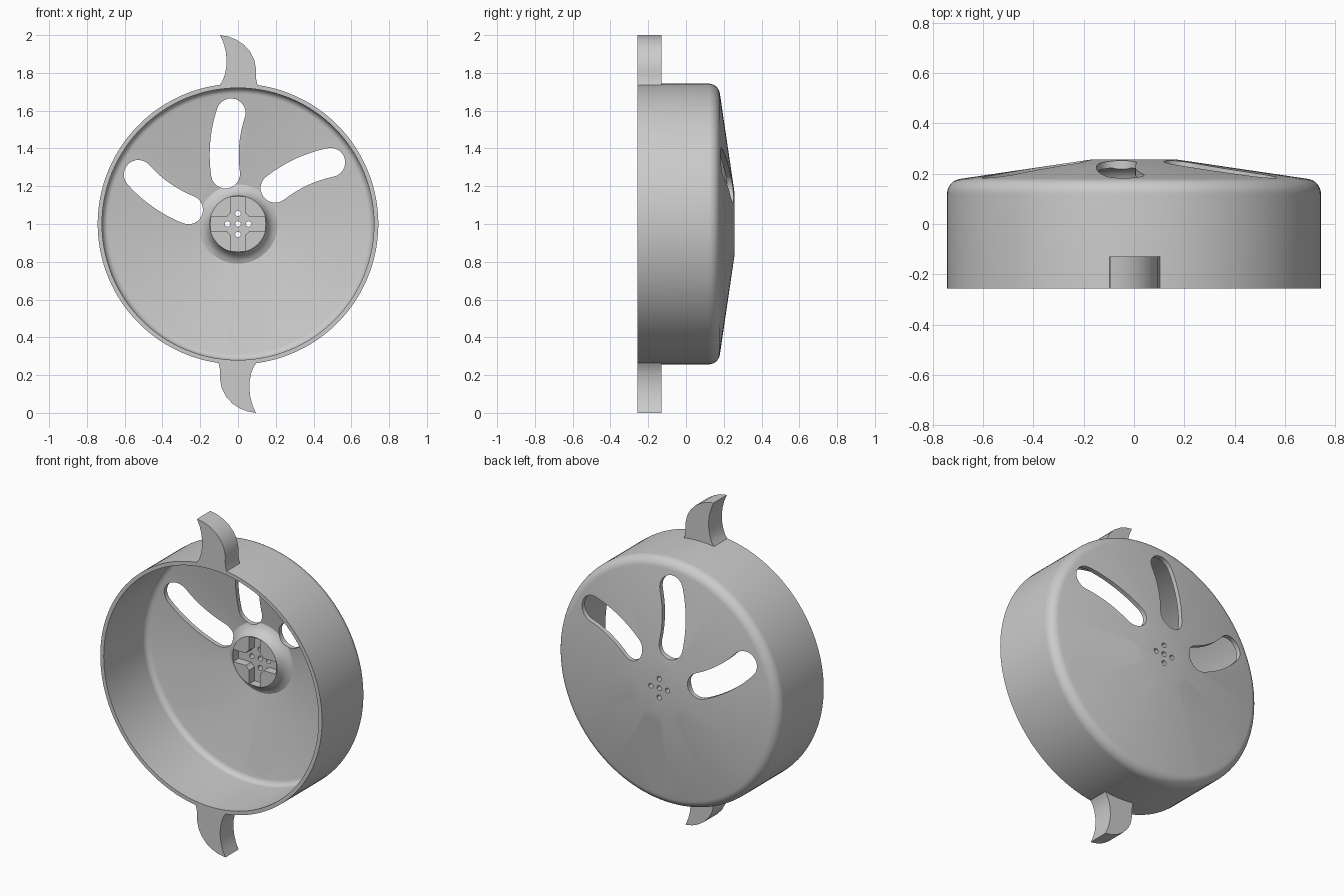
import bpy, bmesh
from math import sin, cos, asin, pi, radians
from mathutils import Vector, Matrix

cube = bpy.data.objects.get("Cube")
if cube:
    bpy.data.objects.remove(cube, do_unlink=True)

GREY = (0.6, 0.6, 0.6, 1)
mat = bpy.data.materials.new("plain grey")
mat.use_nodes = True
mat.diffuse_color = GREY
mat.node_tree.nodes["Principled BSDF"].inputs["Base Color"].default_value = GREY

CENTRE = Matrix.Translation((0, 0, 1))
FRONT, BACK = -0.257, 0.257


def finish(name, bm):
    """Turn a bmesh built around the axle into an object at wheel height."""
    bmesh.ops.recalc_face_normals(bm, faces=bm.faces)
    bm.transform(CENTRE)
    mesh = bpy.data.meshes.new(name)
    bm.to_mesh(mesh)
    bm.free()
    mesh.materials.append(mat)
    obj = bpy.data.objects.new(name, mesh)
    bpy.context.collection.objects.link(obj)
    return obj


def lathe(name, profile, steps):
    """Spin (radius, y) points around the y axis."""
    bm = bmesh.new()
    verts = [bm.verts.new((r, y, 0)) for r, y in profile]
    edges = [bm.edges.new(pair) for pair in zip(verts, verts[1:])]
    bmesh.ops.spin(bm, geom=verts + edges, cent=(0, 0, 0), axis=(0, 1, 0),
                   angle=2 * pi, steps=steps)
    bmesh.ops.remove_doubles(bm, verts=bm.verts, dist=0.0001)
    return finish(name, bm)


def prism(name, outline, y0, y1, turn=0):
    """Extrude an (x, z) outline along y, turned about the axle."""
    bm = bmesh.new()
    face = bm.faces.new([bm.verts.new((x, y0, z)) for x, z in outline])
    ext = bmesh.ops.extrude_face_region(bm, geom=[face])["geom"]
    moved = [g for g in ext if isinstance(g, bmesh.types.BMVert)]
    bmesh.ops.translate(bm, verts=moved, vec=(0, y1 - y0, 0))
    bm.transform(Matrix.Rotation(turn, 4, "Y"))
    return finish(name, bm)


def arc(cx, cy, r, a0, a1, n):
    return [(cx + r * cos(a0 + (a1 - a0) * i / n),
             cy + r * sin(a0 + (a1 - a0) * i / n)) for i in range(n + 1)]


def activate(obj):
    bpy.ops.object.select_all(action="DESELECT")
    obj.select_set(True)
    bpy.context.view_layer.objects.active = obj


def cut(target, cutter):
    activate(target)
    mod = target.modifiers.new("cut", "BOOLEAN")
    mod.operation, mod.solver, mod.object = "DIFFERENCE", "EXACT", cutter
    bpy.ops.object.modifier_apply(modifier=mod.name)
    bpy.data.objects.remove(cutter, do_unlink=True)


def smooth(obj, degrees=25):
    activate(obj)
    bpy.ops.object.shade_smooth_by_angle(angle=radians(degrees))


# Wheel shell: hub boss, shallow cone, rounded shoulder and open drum
slope = radians(81.5)
inner = [(0, 0.16), (0.15, 0.16), (0.158, 0.18), (0.17, 0.199),
         (0.187, 0.214), (0.21, 0.223)]
inner += arc(0.683, 0.115, 0.037, slope, 0, 8)
outer = arc(0.683, 0.12, 0.06, 0, slope, 10) + [(0.165, BACK), (0, BACK)]
wheel = lathe("wheel_shell", inner + [(0.72, FRONT), (0.743, FRONT)] + outer, 128)

# Six curved vent slots: a bowed centre line with rounded ends
a, b, c = Vector((-0.066, 0.265)), Vector((-0.0885, 0.4335)), Vector((-0.037, 0.588))
HALF = 0.077
left, right = [], []
for i in range(13):
    t = i / 12
    p = a * (1 - t) ** 2 + b * 2 * t * (1 - t) + c * t * t
    d = ((b - a) * (1 - t) + (c - b) * t).normalized()
    n = Vector((-d.y, d.x)) * HALF
    left.append(p + n)
    right.append(p - n)


def cap(centre, start):
    """Inner points of the half circle running clockwise from start."""
    v = start - centre
    return [centre + Matrix.Rotation(-pi * k / 12, 2) @ v for k in range(1, 12)]


slot = left + cap(c, left[-1]) + right[::-1] + cap(a, right[0])
for k in range(6):
    cut(wheel, prism("slot_cutter", slot, 0.08, 0.32, k * pi / 3))

# Cross-shaped recess with a round middle in the hub
ARM, WIDE, ROUND = 0.144, 0.037, 0.07
corner = asin(WIDE / ROUND)
quarter = [(ARM, -WIDE), (ARM, WIDE)] + arc(0, 0, ROUND, corner, pi / 2 - corner, 6)
cross = []
for k in range(4):
    turn = Matrix.Rotation(k * pi / 2, 2)
    cross += [turn @ Vector(p) for p in quarter]
cut(wheel, prism("cross_cutter", cross, 0.1, 0.212))

# Five small screw holes through the hub
for x, z in [(0, 0), (0.056, 0), (-0.056, 0), (0, 0.056), (0, -0.056)]:
    cut(wheel, prism("hole_cutter", arc(x, z, 0.015, 0, 2 * pi, 12)[:-1], 0.13, 0.3))
smooth(wheel)

# Two hooked claws on the rim, half a turn apart
claw = [(-0.095, 1.0), (-0.05, 0.992), (-0.01, 0.976), (0.03, 0.95), (0.063, 0.914),
        (0.085, 0.872), (0.095, 0.825), (0.094, 0.785), (0.098, 0.755), (0.106, 0.727),
        (-0.104, 0.727), (-0.083, 0.755), (-0.07, 0.79), (-0.062, 0.83),
        (-0.06, 0.87), (-0.065, 0.915), (-0.077, 0.96)]
for name, turn in (("top_claw", 0), ("bottom_claw", pi)):
    smooth(prism(name, claw, FRONT, -0.13, turn), 30)
